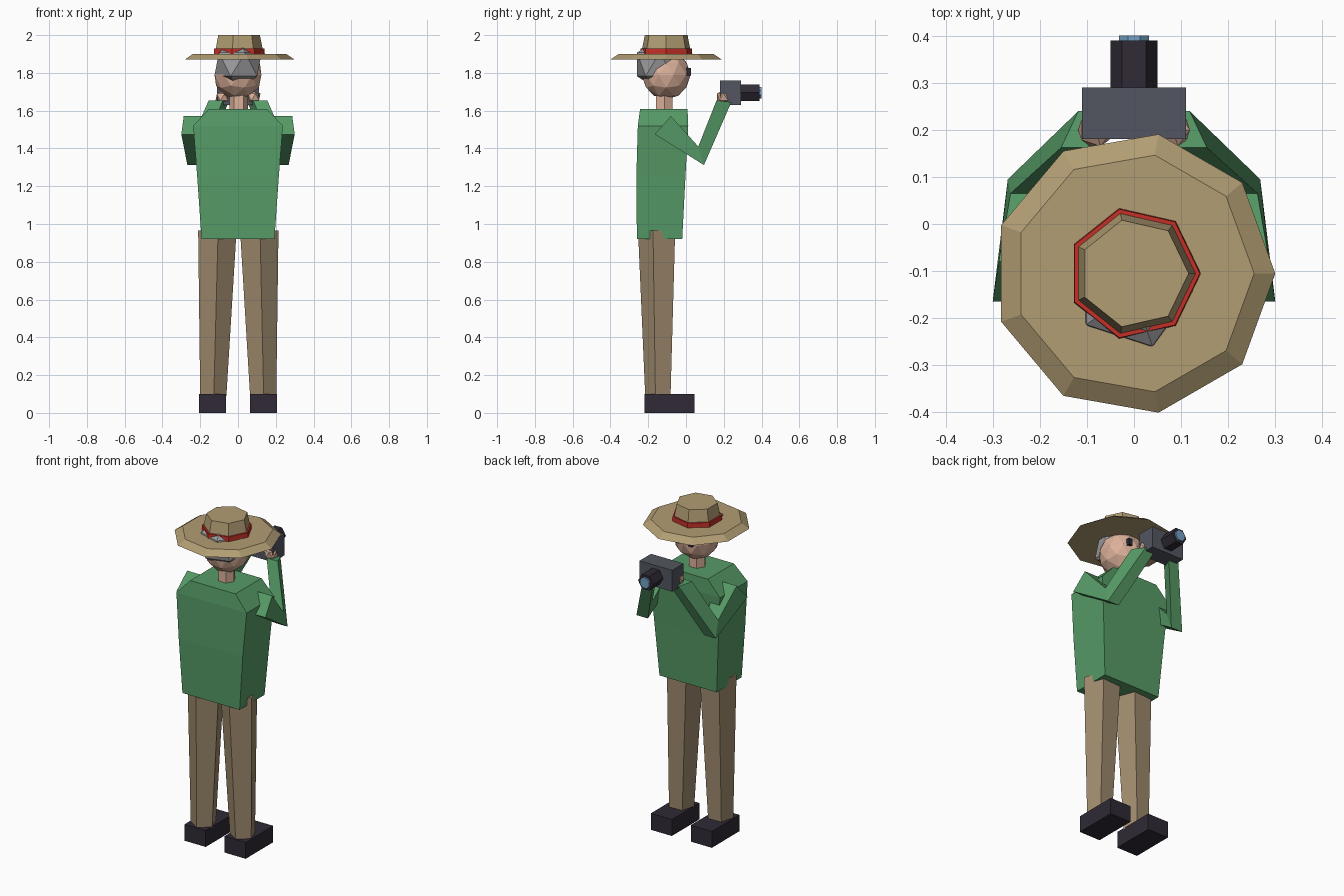
import bpy, bmesh
from math import cos, sin, radians, tau
from mathutils import Vector

if "Cube" in bpy.data.objects:
    bpy.data.objects.remove(bpy.data.objects["Cube"])


def material(name, r, g, b):
    m = bpy.data.materials.new(name)
    m.diffuse_color = (r ** 2.2, g ** 2.2, b ** 2.2, 1)
    m.use_nodes = True
    m.node_tree.nodes["Principled BSDF"].inputs["Base Color"].default_value = m.diffuse_color
    return m


SHIRT = material("shirt_green", .34, .60, .40)
TROUSER = material("trouser_tan", .62, .54, .43)
SKIN = material("skin", .86, .69, .60)
STRAW = material("straw", .69, .61, .45)
RED = material("band_red", .76, .20, .17)
BLACK = material("near_black", .20, .18, .22)
SLATE = material("slate", .33, .34, .38)
GLASS = material("glass_blue", .45, .62, .76)
GREY = material("hair_grey", .60, .60, .61)


def finish(bm, name, mat):
    bmesh.ops.recalc_face_normals(bm, faces=bm.faces)
    me = bpy.data.meshes.new(name)
    bm.to_mesh(me)
    bm.free()
    me.materials.append(mat)
    ob = bpy.data.objects.new(name, me)
    bpy.context.collection.objects.link(ob)
    return ob


def loft(name, rings, mat):
    """Closed skin through rings that all have the same number of points."""
    bm = bmesh.new()
    vs = [[bm.verts.new(p) for p in ring] for ring in rings]
    n = len(vs[0])
    for a, b in zip(vs, vs[1:]):
        for i in range(n):
            j = (i + 1) % n
            bm.faces.new((a[i], a[j], b[j], b[i]))
    bm.faces.new(vs[0])
    bm.faces.new(vs[-1])
    return finish(bm, name, mat)


def polygon(c, r, n, turn=0, axis="z"):
    pts = []
    for i in range(n):
        a = tau * i / n + radians(turn)
        u, v = r * cos(a), r * sin(a)
        pts.append(Vector(c) + Vector((u, v, 0) if axis == "z" else (u, 0, v)))
    return pts


def rect(z, x, y0, y1):
    return [(-x, y0, z), (x, y0, z), (x, y1, z), (-x, y1, z)]


def box(name, x, y, z, mat):
    return loft(name, [[(x[0], y[0], h), (x[1], y[0], h), (x[1], y[1], h), (x[0], y[1], h)]
                       for h in z], mat)


def ball(name, c, r, sub, mat):
    bm = bmesh.new()
    bmesh.ops.create_icosphere(bm, subdivisions=sub, radius=r)
    bmesh.ops.translate(bm, verts=bm.verts, vec=c)
    return finish(bm, name, mat)


# Torso with sloped shoulders
loft("torso", [rect(.92, .193, -.26, -.02), rect(1.25, .216, -.263, -.003),
               rect(1.52, .237, -.255, .012), rect(1.61, .153, -.243, .008)], SHIRT)

# Neck, head and hair
loft("neck", [polygon((.004, -.115, z), .05, 6) for z in (1.58, 1.70)], SKIN)
ball("head", (0, -.105, 1.79), .13, 2, SKIN)
ball("hair", (0, -.14, 1.845), .14, 1, GREY)

# Hat: brim, crown and band
HX, HY = 0, -.105
loft("hat_brim", [polygon((HX, HY, 1.87), .30, 9), polygon((HX, HY, 1.9), .255, 9)], STRAW)
loft("hat_crown", [polygon((HX, HY, 1.89), .138, 7), polygon((HX, HY, 2.0), .116, 7)], STRAW)
loft("hat_band", [polygon((HX, HY, 1.897), .142, 7), polygon((HX, HY, 1.928), .140, 7)], RED)

# Paired parts; the arm rings are (x outer, x inner, y, z) for lower and upper edges
ARM = [((.30, .19, -.165, 1.475), (.287, .155, -.08, 1.572)),
       ((.268, .19, .095, 1.312), (.262, .18, .065, 1.41)),
       ((.118, .05, .24, 1.645), (.155, .08, .162, 1.655))]
for side, s in (("left", -1), ("right", 1)):
    box(side + "_shoe", (s * .135 - .071, s * .135 + .071), (-.22, .045), (0, .1), BLACK)
    loft(side + "_leg", [polygon((s * .132, -.143, .09), .073, 5, -15),
                         polygon((s * .111, -.147, .965), .107, 5, -15)], TROUSER)
    loft(side + "_arm", [[(s * lo[0], lo[2], lo[3]), (s * lo[1], lo[2], lo[3]),
                          (s * hi[1], hi[2], hi[3]), (s * hi[0], hi[2], hi[3])]
                         for lo, hi in ARM], SHIRT)
    ball(side + "_hand", (s * .082, .2, 1.672), .041, 1, SKIN)
    box(side + "_eye", (s * .045 - .012, s * .045 + .012), (-.005, .026), (1.785, 1.825), BLACK)

# Camera held in front of the face
box("camera_body", (-.11, .11), (.18, .29), (1.63, 1.76), SLATE)
loft("camera_lens", [polygon((0, y, 1.695), .05, 6, 0, "y") for y in (.28, .39)], BLACK)
loft("lens_glass", [polygon((0, y, 1.695), .034, 8, 22.5, "y") for y in (.38, .40)], GLASS)
